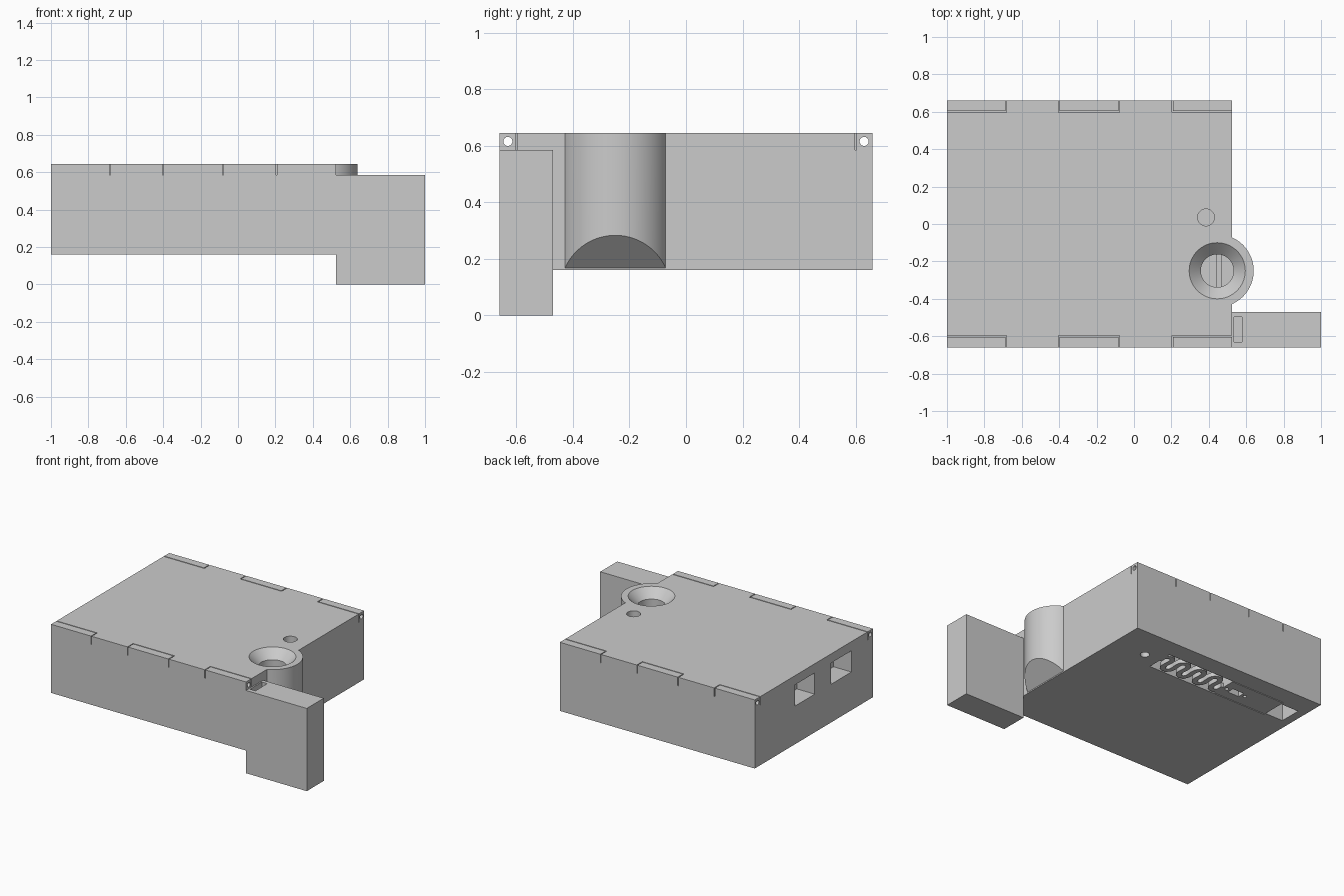
import bpy, bmesh, math
from mathutils import Matrix, Vector

cube = bpy.data.objects.get("Cube")
if cube:
    bpy.data.objects.remove(cube, do_unlink=True)

grey = bpy.data.materials.new("plain grey")
grey.use_nodes = True
grey.diffuse_color = (0.6, 0.6, 0.6, 1)
grey.node_tree.nodes["Principled BSDF"].inputs["Base Color"].default_value = (0.6, 0.6, 0.6, 1)


def make(name, bm):
    bmesh.ops.recalc_face_normals(bm, faces=bm.faces)
    mesh = bpy.data.meshes.new(name)
    bm.to_mesh(mesh)
    bm.free()
    mesh.materials.append(grey)
    ob = bpy.data.objects.new(name, mesh)
    bpy.context.collection.objects.link(ob)
    return ob


def box(name, x, y, z):
    bm = bmesh.new()
    bmesh.ops.create_cube(bm, size=1)
    for v in bm.verts:
        for i, (a, b) in enumerate((x, y, z)):
            v.co[i] = (a + b) / 2 + v.co[i] * (b - a)
    return make(name, bm)


def round_part(name, x, y, z, r_low, r_high, sides=64):
    bm = bmesh.new()
    bmesh.ops.create_cone(bm, cap_ends=True, segments=sides, radius1=r_low, radius2=r_high,
                          depth=z[1] - z[0],
                          matrix=Matrix.Translation((x, y, (z[0] + z[1]) / 2)))
    return make(name, bm)


def combine(target, tool, operation="DIFFERENCE"):
    mod = target.modifiers.new("boolean", "BOOLEAN")
    mod.operation, mod.object, mod.solver = operation, tool, "EXACT"
    bpy.ops.object.select_all(action="DESELECT")
    bpy.context.view_layer.objects.active = target
    target.select_set(True)
    bpy.ops.object.modifier_apply(modifier=mod.name)
    bpy.data.objects.remove(tool, do_unlink=True)


def smooth(ob):
    bpy.ops.object.select_all(action="DESELECT")
    bpy.context.view_layer.objects.active = ob
    ob.select_set(True)
    bpy.ops.object.shade_smooth_by_angle(angle=math.radians(30))


BOTTOM, TOP, SIDE, END = 0.16, 0.645, 0.66, 0.525
LEDGE = 0.585
FX, FY = 0.445, -0.25

# Main case
case = box("case", (-1, END), (-SIDE, SIDE), (BOTTOM, TOP))

# Funnel tower bulging from the end wall, with a slanted underside
tower = round_part("tower", FX, FY, (BOTTOM, TOP), 0.195, 0.195, 96)
bm = bmesh.new()
bm.from_mesh(tower.data)
bmesh.ops.bisect_plane(bm, geom=bm.verts[:] + bm.edges[:] + bm.faces[:],
                       plane_co=(END, 0, BOTTOM + 0.008), plane_no=Vector((1, 0, -1)),
                       clear_outer=True)
bmesh.ops.holes_fill(bm, edges=[e for e in bm.edges if e.is_boundary])
bmesh.ops.recalc_face_normals(bm, faces=bm.faces)
bm.to_mesh(tower.data)
bm.free()
combine(case, tower, "UNION")

# Funnel cone, throat and the split floor of the throat
combine(case, round_part("cut", FX, FY, (TOP - 0.062, TOP + 0.002), 0.088, 0.152))
combine(case, round_part("cut", FX, FY, (0.42, TOP - 0.05), 0.088, 0.088))
combine(case, box("cut", (FX, FX + 0.02), (FY - 0.086, FY + 0.086), (0.34, 0.45)))

# Button recess
combine(case, round_part("cut", 0.385, 0.035, (0.5, TOP + 0.01), 0.045, 0.045, 48))

# Hinge knuckle seams and pin bores along both long edges
G = 0.003
for s in (-1, 1):
    inner = sorted((s * 0.597, s * 0.603))
    across = sorted((s * 0.597, s * (SIDE + 0.01)))
    for a, b in ((-1.01, -0.685), (-0.4, -0.08), (0.205, END + 0.01)):
        combine(case, box("cut", (a, b), inner, (LEDGE, TOP + 0.01)))
        for x in (a, b):
            if -1 < x < END:
                combine(case, box("cut", (x - G, x + G), across, (LEDGE, TOP + 0.01)))
    bore = round_part("cut", 0, 0, (-1.2, 1.2), 0.016, 0.016, 32)
    bore.data.transform(Matrix.Translation((0, s * 0.63, 0.615)) @ Matrix.Rotation(math.pi / 2, 4, "Y"))
    combine(case, bore)

# Two square ports in the far end wall
for a, b in ((-0.01, 0.21), (-0.42, -0.19)):
    combine(case, box("cut", (-1.01, -0.86), (a, b), (0.43, 0.58)))

# Underside: spring bay, battery-style opening, slot, sliding-cover seams, screw hole
for x, y, top in (((-0.38, 0.15), (0.335, 0.53), 0.38),
                  ((-0.94, -0.8), (0.35, 0.505), 0.30),
                  ((-0.53, -0.44), (0.405, 0.455), 0.30),
                  ((-0.8, -0.38), (0.335, 0.341), 0.18),
                  ((-0.8, -0.38), (0.524, 0.53), 0.18)):
    combine(case, box("cut", x, y, (0.1, top)))
for x in (0.27, -0.41, -0.56):
    r = 0.03 if x > 0 else 0.012
    combine(case, round_part("cut", x, 0.43, (0.1, 0.26), r, r, 32))
smooth(case)

# Wavy flat spring inside the underside bay
bm = bmesh.new()
path, steps = [], 128
for i in range(steps + 1):
    t = i / steps
    angle = t * 8 * math.pi
    path.append(Vector((0.15 - 0.53 * t + 0.014 * math.sin(2 * angle),
                        0.4325 + 0.07 * math.sin(angle), BOTTOM)))
rows = []
for i, p in enumerate(path):
    d = (path[min(i + 1, steps)] - path[max(i - 1, 0)]).normalized()
    side = Vector((-d.y, d.x, 0)) * 0.017
    up = Vector((0, 0, 0.03))
    rows.append([bm.verts.new(q) for q in (p + side, p - side, p - side + up, p + side + up)])
for a, b in zip(rows, rows[1:]):
    for k in range(4):
        n = (k + 1) % 4
        bm.faces.new((a[k], a[n], b[n], b[k]))
bm.faces.new(rows[0])
bm.faces.new(rows[-1])
smooth(make("wavy_spring", bm))

# Corner block reaching the ground, with a slot in its top
block = box("corner_block", (END, 1), (-SIDE, -0.47), (0, LEDGE))
combine(block, box("cut", (0.535, 0.577), (-0.63, -0.497), (0.5, LEDGE + 0.05)))
